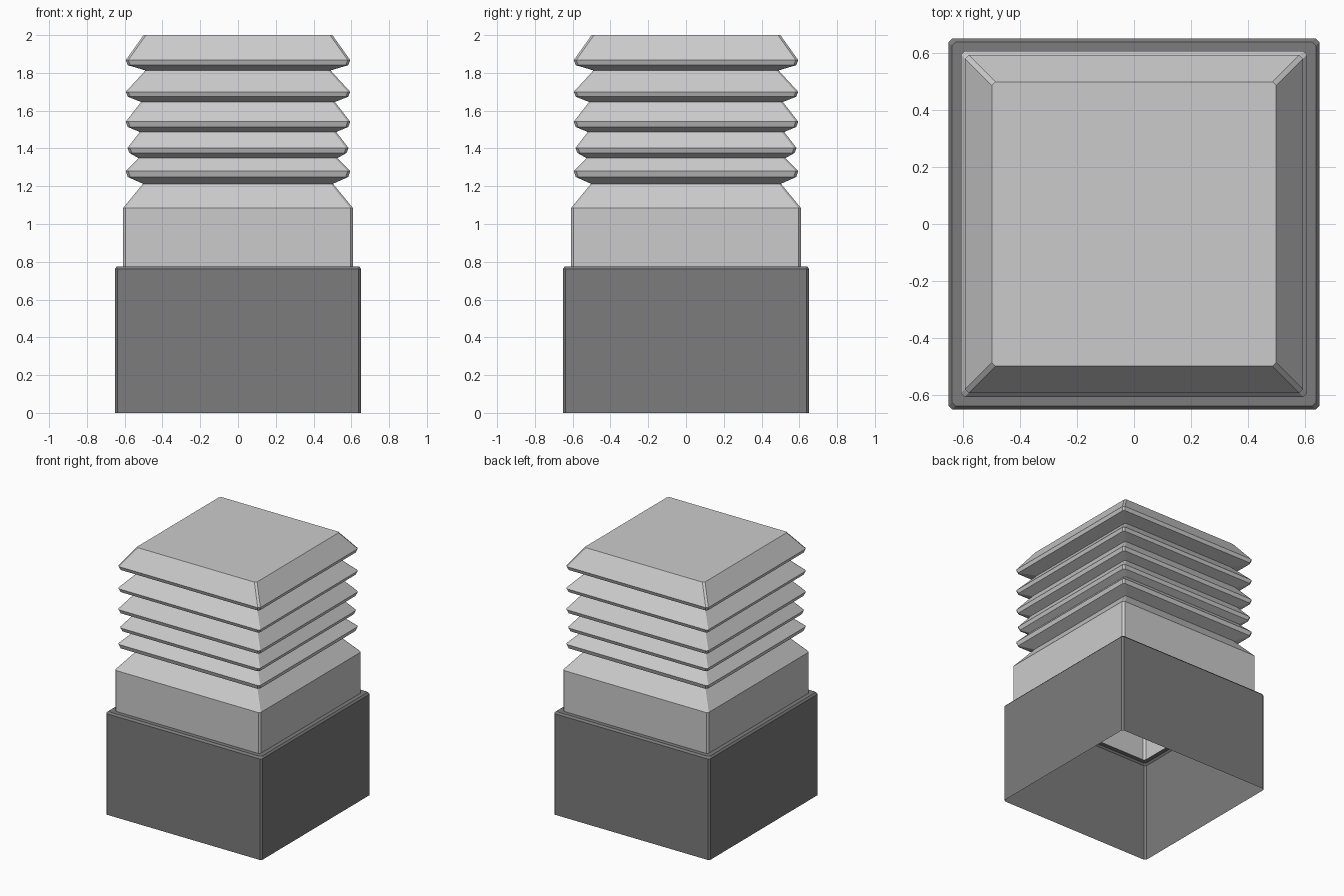
import bpy
import bmesh

if "Cube" in bpy.data.objects:
    bpy.data.objects.remove(bpy.data.objects["Cube"])


def ring_points(half, cut):
    # square outline with small chamfered corners, counter-clockwise
    a, b = half, half - cut
    return [(a, -b), (a, b), (b, a), (-b, a), (-a, b), (-a, -b), (-b, -a), (b, -a)]


def square_shell(name, profile, cut, cap=False, color=None):
    # loft the chamfered square through (half width, height) steps
    bm = bmesh.new()
    rings = [[bm.verts.new((x, y, z)) for x, y in ring_points(h, cut)]
             for h, z in profile]
    for low, high in zip(rings, rings[1:]):
        for i in range(8):
            j = (i + 1) % 8
            bm.faces.new((low[i], low[j], high[j], high[i]))
    if cap:
        bm.faces.new(rings[-1])
    mesh = bpy.data.meshes.new(name)
    bm.to_mesh(mesh)
    bm.free()
    obj = bpy.data.objects.new(name, mesh)
    bpy.context.collection.objects.link(obj)
    if color:
        mat = bpy.data.materials.new(name + "_dark")
        mat.diffuse_color = color
        mat.use_nodes = True
        mat.node_tree.nodes["Principled BSDF"].inputs["Base Color"].default_value = mat.diffuse_color
        mesh.materials.append(mat)
    return obj


# Dark base: open underneath, with a bevelled rim folding in to the neck
square_shell("base", [(0.652, 0), (0.652, 0.763), (0.64, 0.776), (0.608, 0.776)],
             0.013, color=(0.2, 0.2, 0.2, 1))

# Neck and louvred tower: lip, lip underside and notch heights for each slat
profile = [(0.608, 0.776), (0.608, 1.085)]
slats = [  # notch half, notch z, lip bottom z, lip top z, lip half
    (0.503, 1.213, 1.249, 1.28, 0.594),
    (0.527, 1.349, 1.376, 1.403, 0.585),
    (0.52, 1.487, 1.514, 1.542, 0.594),
    (0.513, 1.646, 1.674, 1.70, 0.594),
    (0.49, 1.813, 1.841, 1.868, 0.594),
]
for notch, z0, z1, z2, lip in slats:
    profile += [(notch, z0), (lip - 0.01, z1), (lip, z2)]
profile.append((0.5, 2.0))
square_shell("louvred_tower", profile, 0.013, cap=True)
